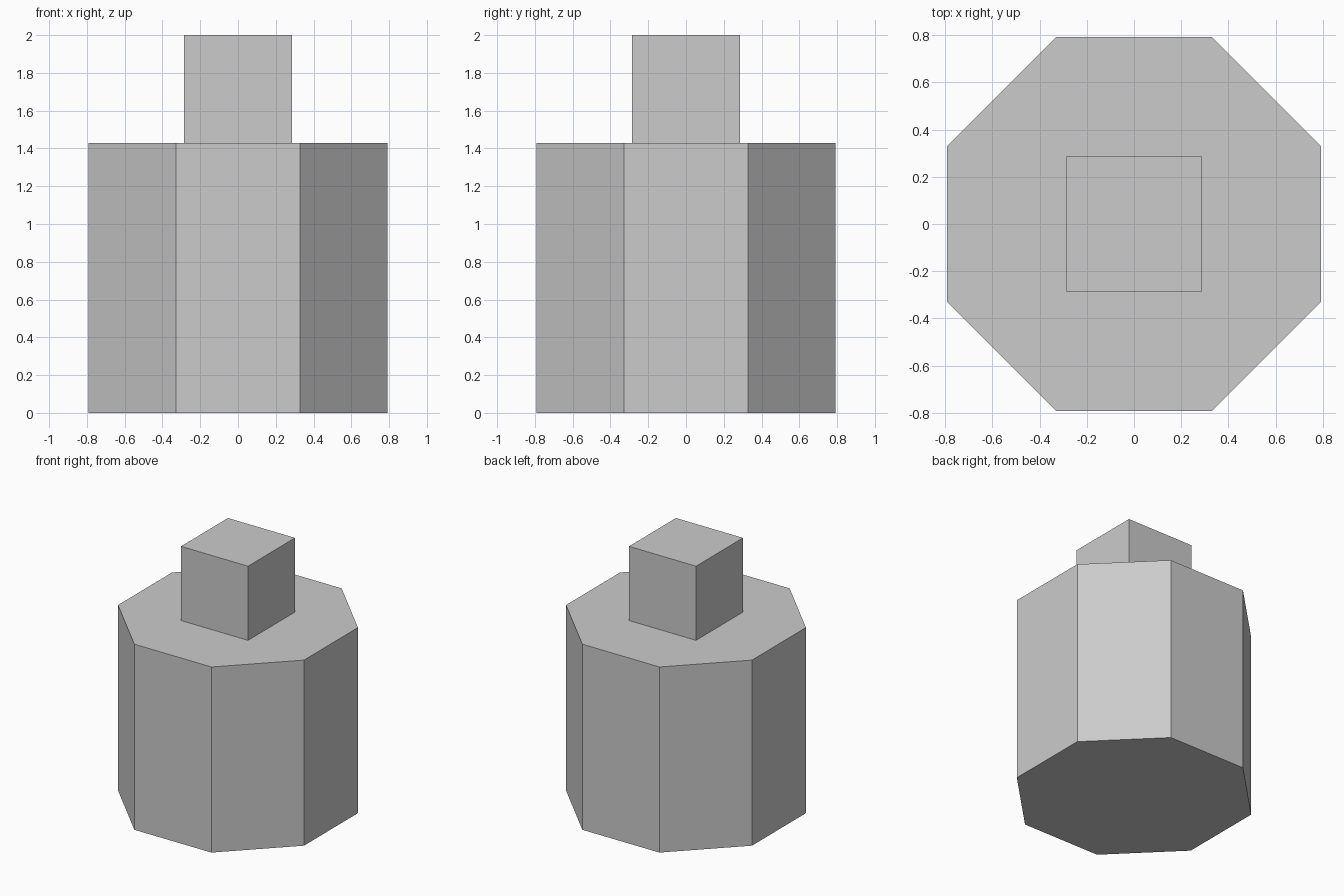
import bpy
from math import pi, cos

# Remove the default cube
default = bpy.data.objects.get("Cube")
if default:
    bpy.data.objects.remove(default, do_unlink=True)

GREY = (0.6, 0.6, 0.6, 1.0)
grey = bpy.data.materials.new("light_grey")
grey.use_nodes = True
grey.diffuse_color = GREY
grey.node_tree.nodes["Principled BSDF"].inputs["Base Color"].default_value = GREY


def prism(name, sides, width, bottom, top):
    """Flat-sided upright prism with flats facing the axes."""
    bpy.ops.mesh.primitive_cylinder_add(
        vertices=sides, radius=width / 2 / cos(pi / sides), depth=top - bottom,
        location=(0, 0, (bottom + top) / 2), rotation=(0, 0, pi / sides))
    obj = bpy.context.object
    bpy.ops.object.transform_apply(location=False, rotation=True, scale=False)
    obj.name = obj.data.name = name
    obj.data.materials.append(grey)
    return obj


# Octagonal body and the square block standing on it
prism("octagonal_body", 8, 1.584, 0, 1.429)
prism("top_block", 4, 0.571, 1.429, 2)
